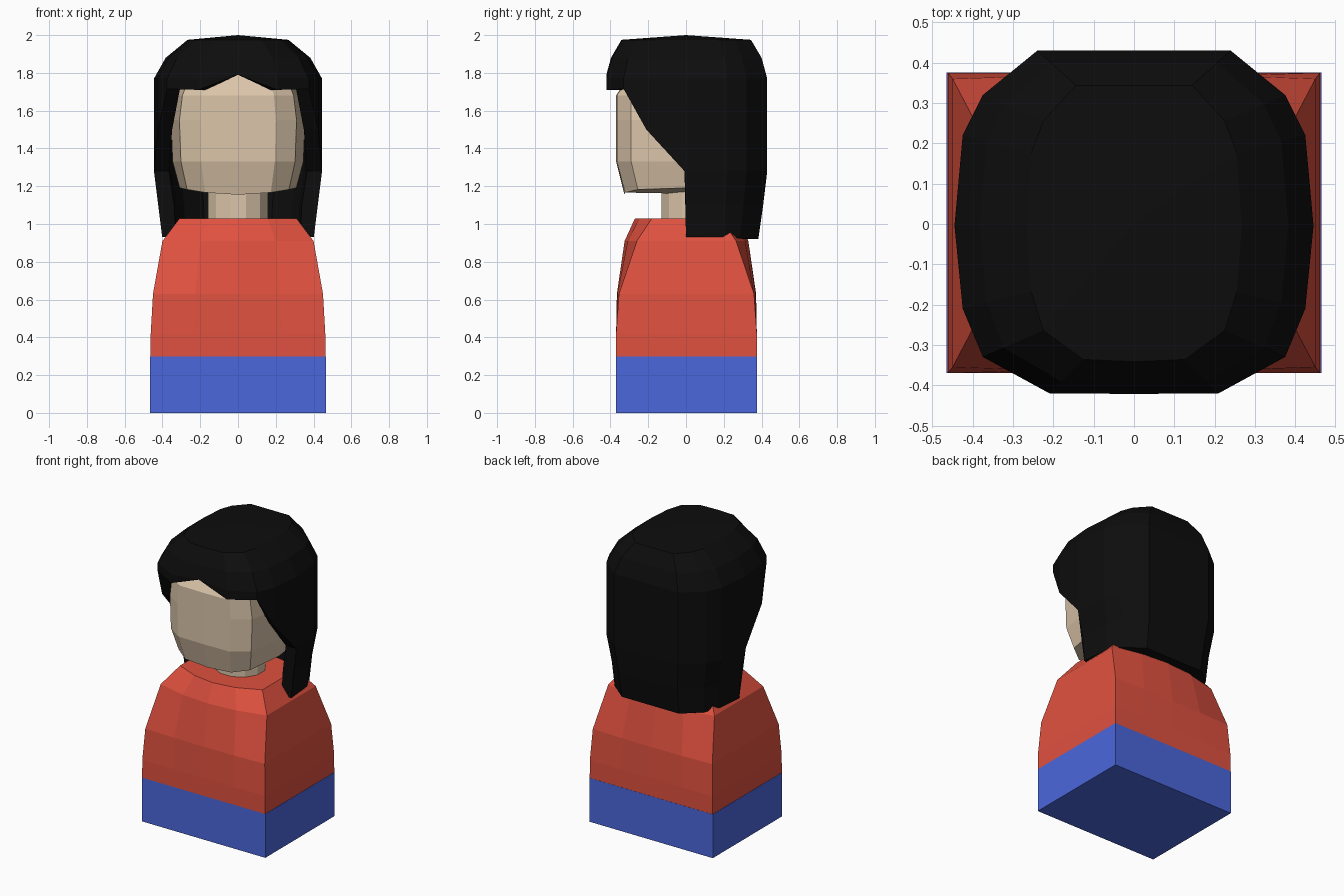
import bpy, bmesh, math

cube = bpy.data.objects.get("Cube")
if cube:
    bpy.data.objects.remove(cube, do_unlink=True)


def material(name, rgb):
    m = bpy.data.materials.new(name)
    m.use_nodes = True
    m.diffuse_color = (*rgb, 1)
    m.node_tree.nodes["Principled BSDF"].inputs["Base Color"].default_value = (*rgb, 1)
    return m


RED = material("red shirt", (0.74, 0.082, 0.05))
BLUE = material("blue trousers", (0.07, 0.137, 0.72))
SKIN = material("skin", (0.71, 0.56, 0.40))
BLACK = material("black hair", (0.004, 0.004, 0.004))


def finish(bm, name, mat):
    bmesh.ops.remove_doubles(bm, verts=bm.verts, dist=0.0005)
    bmesh.ops.recalc_face_normals(bm, faces=bm.faces)
    me = bpy.data.meshes.new(name)
    bm.to_mesh(me)
    bm.free()
    me.materials.append(mat)
    ob = bpy.data.objects.new(name, me)
    bpy.context.collection.objects.link(ob)
    return ob


def bridge(bm, a, b):
    for i in range(len(a)):
        j = (i + 1) % len(a)
        bm.faces.new((a[i], a[j], b[j], b[i]))


def loft(name, rings, mat):
    """Join closed rings of points, bottom to top, and cap both ends."""
    bm = bmesh.new()
    loops = [[bm.verts.new(p) for p in ring] for ring in rings]
    for a, b in zip(loops, loops[1:]):
        bridge(bm, a, b)
    bm.faces.new(loops[0])
    bm.faces.new(loops[-1])
    return finish(bm, name, mat)


def mirrored(half):
    """Complete a half outline whose first and last points lie on x = 0."""
    return half + [(-p[0], *p[1:]) for p in half[-2:0:-1]]


# Trousers block
bm = bmesh.new()
bmesh.ops.create_cube(bm, size=1)
for v in bm.verts:
    v.co = (v.co.x * 0.93, v.co.y * 0.746 + 0.003, (v.co.z + 0.5) * 0.298)
finish(bm, "trousers", BLUE)


# Shirt: square at the waist, with front and back bowing out toward the collar
def shirt_ring(z, x, corner, middle):
    front = [(x * t, -corner - (middle - corner) * (1 - t * t), z)
             for t in (-1, -0.5, 0, 0.5, 1)]
    return front + [(-px, -py + 0.005, z) for px, py, z in front]


loft("shirt", [
    shirt_ring(0.298, 0.463, 0.37, 0.37),
    shirt_ring(0.42, 0.462, 0.37, 0.37),
    shirt_ring(0.63, 0.45, 0.355, 0.366),
    shirt_ring(0.91, 0.40, 0.26, 0.325),
    shirt_ring(1.03, 0.31, 0.18, 0.27)], RED)

# Neck
loft("neck", [[(0.165 * math.cos(a), 0.02 + 0.155 * math.sin(a), z)
               for a in [math.pi * (k + 0.5) / 6 for k in range(12)]]
              for z in (1.0, 1.25)], SKIN)

# Head: rounded box with a curved chin and sloping forehead
face = mirrored([(0, -0.37), (0.2, -0.366), (0.31, -0.29), (0.355, 0),
                 (0.31, 0.29), (0.2, 0.33), (0, 0.33)])
head_rows = [(1.155, 0.87, 0.88, 0.38), (1.33, 0.975, 1, 0), (1.55, 1, 1, 0),
             (1.68, 0.95, 1, 0), (1.80, 0.8, 0.8, 0)]
loft("head", [[(x * sx, y * sy, z + arc * (x * sx) ** 2) for x, y in face]
              for z, sx, sy, arc in head_rows], SKIN)

# Hair: outline columns as (x, y, hem height), with a fringe and long back
columns = mirrored([
    (0, -0.427, 1.79), (0.21, -0.42, 1.71), (0.375, -0.33, 1.715),
    (0.425, -0.21, 1.50), (0.445, -0.008, 1.28), (0.445, 0, 0.93),
    (0.425, 0.22, 0.93), (0.375, 0.32, 0.925), (0.24, 0.43, 0.92),
    (0, 0.43, 0.92)])
# Height, width scale, depth scale
hair_rows = [(1.975, 0.6, 0.8), (1.88, 0.86, 0.93), (1.77, 1, 1),
             (1.28, 1, 1), (1.10, 0.925, 0.95), (0.92, 0.90, 0.89)]


def hair_scale(z):
    for (z0, a0, b0), (z1, a1, b1) in zip(hair_rows, hair_rows[1:]):
        if z >= z1:
            t = (z0 - z) / (z0 - z1)
            return a0 + (a1 - a0) * t, b0 + (b1 - b0) * t
    return hair_rows[-1][1:]


def hair_layer(bm, inset, drop):
    loops = []
    for row in hair_rows:
        ring = []
        for x, y, hem in columns:
            z = max(row[0] - (drop if row[0] > 1.8 else 0), hem)
            sx, sy = hair_scale(max(row[0], hem))
            ring.append(bm.verts.new((x * sx * inset, y * sy * inset, z)))
        loops.append(ring)
    for a, b in zip(loops, loops[1:]):
        bridge(bm, a, b)
    # Crown closes to a centre point
    crown = bm.verts.new((0, 0, 2.0 - drop))
    ring = loops[0]
    for i in range(len(ring)):
        bm.faces.new((crown, ring[i], ring[(i + 1) % len(ring)]))
    return loops[-1]


bm = bmesh.new()
outer_hem = hair_layer(bm, 1, 0)
inner_hem = hair_layer(bm, 0.82, 0.06)
bridge(bm, outer_hem, inner_hem)
finish(bm, "hair", BLACK)
